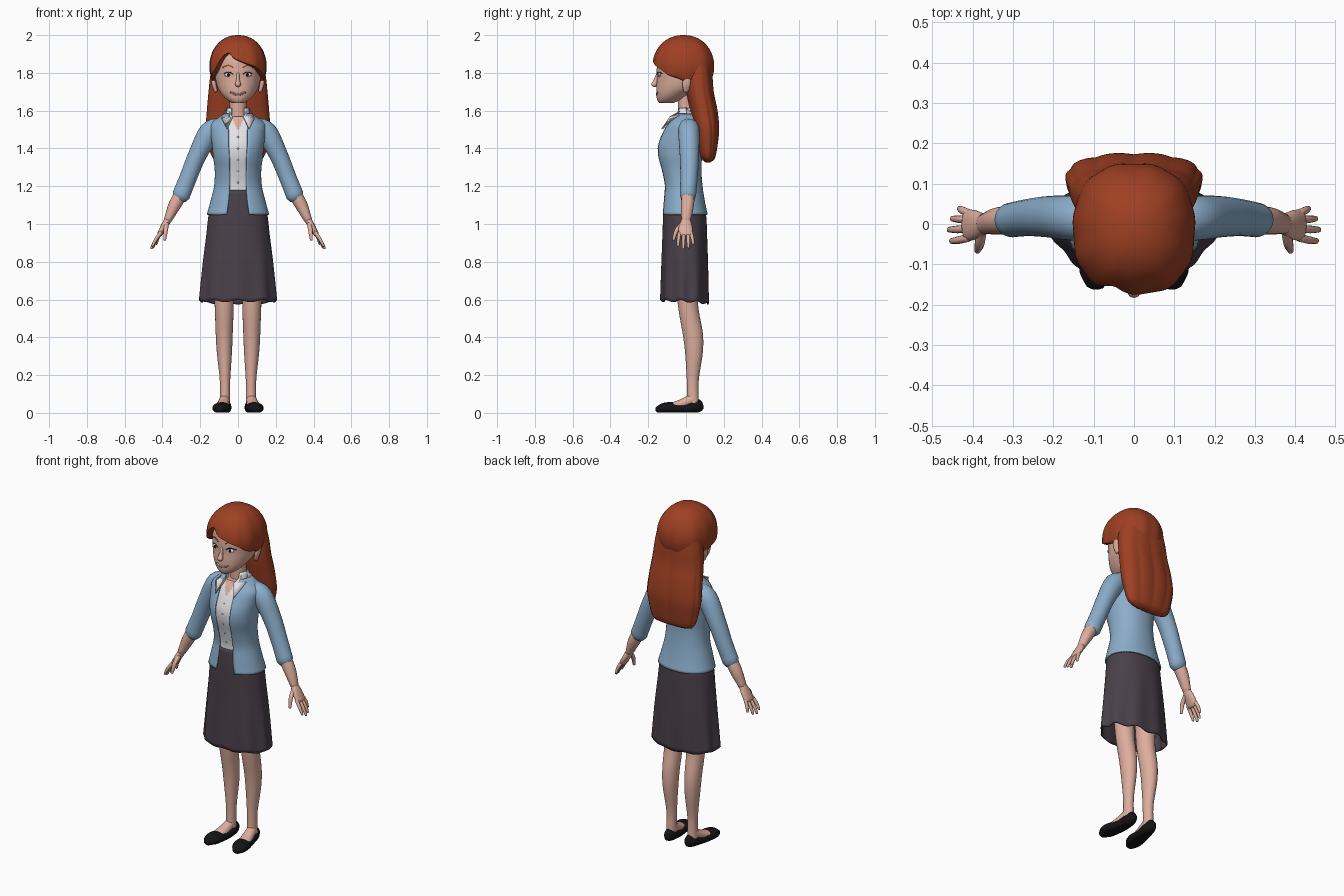
import bpy, bmesh, math
from mathutils import Vector, Matrix

if "Cube" in bpy.data.objects:
    bpy.data.objects.remove(bpy.data.objects["Cube"])


def material(name, rgb):
    m = bpy.data.materials.new(name)
    m.diffuse_color = [((c / 255 + 0.055) / 1.055) ** 2.4 for c in rgb] + [1]
    m.use_nodes = True
    m.node_tree.nodes["Principled BSDF"].inputs["Base Color"].default_value = m.diffuse_color
    return m


HAIR = material("auburn_hair", (158, 64, 35))
SKIN = material("skin", (222, 174, 158))
BLUE = material("cardigan_blue", (140, 174, 203))
WHITE = material("shirt_white", (232, 232, 236))
DARK = material("skirt_charcoal", (74, 65, 74))
BLACK = material("black", (20, 19, 21))
LIP = material("lip_pink", (178, 100, 92))


def sample(tab, k):
    """Smooth interpolation of rows (key, a, b, ...) at key k."""
    k = min(max(k, tab[0][0]), tab[-1][0])
    i = max(j for j in range(len(tab) - 1) if tab[j][0] <= k)
    p, q = tab[i], tab[i + 1]
    o, r = tab[max(i - 1, 0)], tab[min(i + 2, len(tab) - 1)]
    h = q[0] - p[0]
    t = (k - p[0]) / h
    out = []
    for c in range(1, len(p)):
        m0 = (q[c] - o[c]) / (q[0] - o[0]) * h
        m1 = (r[c] - p[c]) / (r[0] - p[0]) * h
        out.append((2*t**3 - 3*t*t + 1) * p[c] + (t**3 - 2*t*t + t) * m0
                   + (3*t*t - 2*t**3) * q[c] + (t**3 - t*t) * m1)
    return out


def finish(name, bm, mat, thick=0):
    bmesh.ops.recalc_face_normals(bm, faces=bm.faces)
    me = bpy.data.meshes.new(name)
    bm.to_mesh(me)
    bm.free()
    me.materials.append(mat)
    ob = bpy.data.objects.new(name, me)
    bpy.context.collection.objects.link(ob)
    if thick:
        s = ob.modifiers.new("thickness", 'SOLIDIFY')
        s.thickness = thick
        s.offset = -1
    return ob


def skin_rings(name, rings, mat, loop=True, caps=True, thick=0):
    """Bridge a list of equal-length point rings."""
    bm = bmesh.new()
    vs = [[bm.verts.new(p) for p in r] for r in rings]
    n = len(vs[0])
    for a, b in zip(vs, vs[1:]):
        for i in range(n if loop else n - 1):
            j = (i + 1) % n
            bm.faces.new((a[i], a[j], b[j], b[i]))
    if caps:
        bm.faces.new(vs[0])
        bm.faces.new(vs[-1])
    return finish(name, bm, mat, thick)


def loft(name, tab, z0, z1, mat, nz=28, n=56, off=0, power=2.0, gap=False,
         wave=None, hem=None, caps=True, thick=0):
    """Horizontal rings from rows (z, half width, front y, back y[, opening half width])."""
    rings = []
    for i in range(nz + 1):
        f = i / nz
        z = z0 + (z1 - z0) * f
        row = sample(tab, z)
        rx, cy, ry = row[0] + off, (row[1] + row[2]) / 2, (row[2] - row[1]) / 2 + off
        a0 = math.asin(min(0.95, row[3] / rx)) if gap else 0
        ring = []
        for k in range(n):
            a = a0 + (2 * math.pi - 2 * a0) * k / (n - 1 if gap else n)
            s, c = math.sin(a), math.cos(a)
            w = (abs(s) ** power + abs(c) ** power) ** (-1 / power)
            w *= wave(a, f) if wave else 1
            ring.append((rx * w * s, cy - ry * w * c, z + (hem(a, f) if hem else 0)))
        rings.append(ring)
    return skin_rings(name, rings, mat, not gap, caps and not gap, thick)


def tube(name, pts, mat, axis=(0, 1, 0), steps=5, n=16, floor=None):
    """Round-ended tube through (x, y, z, half width along axis, half thickness)."""
    tab = [(i, *p) for i, p in enumerate(pts)]
    m = (len(pts) - 1) * steps
    rows = [sample(tab, i / steps) for i in range(m + 1)]
    rings = []
    for i, r in enumerate(rows):
        t = (Vector(rows[min(i + 1, m)][:3]) - Vector(rows[max(i - 1, 0)][:3])).normalized()
        w = Vector(axis)
        w = (w - t * w.dot(t)).normalized()
        u = t.cross(w)
        ends = [(0, 1)]
        if i == 0:
            ends = [(-.75, .35), (-.5, .75), (0, 1)]
        if i == m:
            ends = [(0, 1), (.5, .75), (.75, .35)]
        for push, sc in ends:
            o = Vector(r[:3]) + t * push * min(r[3], r[4])
            ring = [o + w * math.cos(a) * r[3] * sc + u * math.sin(a) * r[4] * sc
                    for a in (2 * math.pi * k / n for k in range(n))]
            if floor is not None:
                for p in ring:
                    p.z = max(p.z, floor)
            rings.append(ring)
    return skin_rings(name, rings, mat)


def ball(name, loc, rad, mat, n=16):
    bm = bmesh.new()
    bmesh.ops.create_uvsphere(bm, u_segments=n, v_segments=n // 2 + 2, radius=1,
                              matrix=Matrix.Translation(loc) @ Matrix.Diagonal((*rad, 1)))
    return finish(name, bm, mat)


# torso clothing
TORSO = [(1.05, .165, -.13, .115, .06), (1.12, .146, -.123, .1, .05),
         (1.2, .127, -.117, .088, .044), (1.28, .123, -.132, .082, .044),
         (1.36, .132, -.153, .085, .046), (1.42, .138, -.153, .09, .05),
         (1.48, .145, -.13, .095, .05), (1.53, .145, -.102, .09, .05),
         (1.56, .108, -.082, .08, .05), (1.59, .065, -.062, .062, .045)]
loft("cardigan", TORSO, 1.05, 1.585, BLUE, nz=40, power=2.15, gap=True, thick=.008)
shirt = loft("shirt", TORSO, 1.1, 1.57, WHITE, nz=60, n=112, off=-.008, power=2.15)
shirt.data.materials.append(SKIN)
for p in shirt.data.polygons:            # open neckline
    if p.center.y < 0 and p.center.z > 1.49 + abs(p.center.x) * 2.2:
        p.material_index = 1
loft("collar_stand", [(1.55, .07, -.075, .07, .035), (1.615, .056, -.045, .058, .035)],
     1.55, 1.615, WHITE, nz=4, gap=True, thick=.006)
for i in range(5):
    z = 1.22 + i * .06
    ball("shirt_button", (0, sample(TORSO, z)[1] + .008, z), (.005, .003, .005), WHITE, 8)

# skirt with pleats
SKIRT = [(.6, .202, -.133, .122), (.8, .184, -.128, .118), (.95, .167, -.124, .112),
         (1.06, .154, -.121, .105), (1.18, .124, -.113, .082)]
loft("skirt", SKIRT, 1.18, .6, DARK, nz=30, n=108, power=2.15, caps=False, thick=.006,
     wave=lambda a, f: 1 + .035 * max(0, f - .3) / .7 * math.cos(9 * a),
     hem=lambda a, f: f ** 4 * (-.008 - .012 * max(0, -math.cos(a)) + .006 * math.cos(9 * a)))

# head, neck, nose
HEAD = [(1.64, .03, -.142, -.07), (1.655, .056, -.152, -.03), (1.685, .085, -.157, .02),
        (1.72, .107, -.157, .08), (1.77, .12, -.154, .11), (1.82, .124, -.155, .125),
        (1.88, .12, -.147, .125), (1.94, .09, -.11, .1), (1.97, .04, -.05, .05)]


def face(x, z, out=0):
    rx, yf, yb = sample(HEAD, z)
    return (x, (yf + yb) / 2 - (yb - yf) / 2 * math.sqrt(max(0, 1 - (x / rx) ** 2)) - out, z)


loft("head", HEAD, 1.64, 1.97, SKIN, nz=36)
tube("neck", [(0, .015, 1.5, .055, .06), (0, .004, 1.58, .046, .046),
              (0, .004, 1.7, .048, .046)], SKIN)
tube("nose", [(0, -.148, 1.8, .008, .008), (0, -.158, 1.765, .011, .009),
              (0, -.168, 1.738, .016, .016)], SKIN)
tube("lips", [(*face(x, 1.684 + 9 * x * x, -.001), .004, .005)
              for x in (-.038, -.02, 0, .02, .038)], LIP, n=8)
tube("teeth", [(*face(x, 1.69 + 8 * x * x, -.001), .004, .004)
               for x in (-.03, -.015, 0, .015, .03)], WHITE, n=8)

for s, side in ((1, "left"), (-1, "right")):
    # face details
    ball(side + "_eye", face(s * .05, 1.79, -.003), (.021, .008, .011), WHITE)
    ball(side + "_iris", face(s * .05, 1.79, .003), (.008, .004, .009), BLACK, 10)
    tube(side + "_lashes", [(*face(s * x, z), .003, .002) for x, z in
         ((.028, 1.794), (.042, 1.803), (.06, 1.803), (.076, 1.795))], BLACK, n=6)
    tube(side + "_brow", [(*face(s * x, z), .003, .004) for x, z in
         ((.025, 1.828), (.05, 1.84), (.08, 1.83))], HAIR, n=6)
    tube(side + "_ear", [(s * .118, .0, 1.705, .014, .01), (s * .127, .002, 1.74, .022, .012),
                         (s * .13, .008, 1.775, .02, .01)], SKIN)
    # shirt collar flap
    bm = bmesh.new()
    bm.faces.new([bm.verts.new((s * x, y, z)) for x, y, z in
                  ((.055, 0, 1.617), (.03, -.085, 1.57), (.06, -.13, 1.505),
                   (.088, -.085, 1.56), (.073, .03, 1.59))])
    finish(side + "_collar", bm, WHITE, .006)
    # sleeve and forearm
    tube(side + "_sleeve", [(s * .08, .015, 1.52, .05, .042), (s * .148, .015, 1.487, .056, .057),
                            (s * .215, .018, 1.365, .051, .049), (s * .262, .016, 1.25, .046, .046),
                            (s * .302, .01, 1.15, .043, .047)], BLUE, n=24)
    tube(side + "_forearm", [(s * .29, .01, 1.18, .035, .036), (s * .335, .008, 1.1, .034, .033),
                             (s * .372, 0, 1.02, .025, .021)], SKIN)
    # hand
    tube(side + "_palm", [(s * .372, 0, 1.02, .025, .019), (s * .392, -.002, .985, .036, .018),
                          (s * .415, -.003, .945, .039, .014)], SKIN)
    tips = ((-.038, .452, -.042, .885), (-.013, .458, -.014, .872),
            (.011, .45, .013, .877), (.03, .432, .038, .895))
    for y, tx, ty, tz in tips:
        tube(side + "_finger", [(s * .41, y * .9, .952, .01, .01),
                                (s * (.41 + tx) / 2 + s * .004, (y + ty) / 2, (.952 + tz) / 2, .0095, .0095),
                                (s * tx, ty, tz, .007, .007)], SKIN, steps=3, n=10)
    tube(side + "_thumb", [(s * .378, -.018, 1.0, .014, .013), (s * .383, -.05, .965, .012, .012),
                           (s * .388, -.066, .918, .008, .008)], SKIN, n=10)
    # leg, foot, shoe
    tube(side + "_leg", [(s * .08, 0, .9, .075, .07), (s * .076, .005, .72, .062, .055),
                         (s * .073, .012, .56, .053, .05), (s * .073, .036, .42, .053, .045),
                         (s * .072, .042, .32, .047, .04), (s * .069, .036, .18, .032, .028),
                         (s * .069, .036, .09, .031, .027), (s * .07, .036, .04, .034, .028)],
         SKIN, n=24)
    tube(side + "_foot", [(s * .07, .04, .075, .026, .03), (s * .078, -.02, .048, .032, .026),
                          (s * .088, -.08, .034, .036, .018)], SKIN, axis=(1, 0, 0))
    tube(side + "_shoe", [(s * .067, .072, .042, .024, .034), (s * .069, .045, .033, .034, .034),
                          (s * .076, -.02, .022, .04, .028), (s * .086, -.08, .026, .047, .031),
                          (s * .093, -.12, .024, .043, .028), (s * .096, -.148, .018, .027, .018)],
         BLACK, axis=(1, 0, 0), n=24, floor=.002)

# long back hair with locks
LOCKS = [(1.325, .075, .105, .125), (1.335, .115, .09, .145), (1.36, .138, .075, .156),
         (1.42, .155, .06, .166), (1.5, .168, .045, .174), (1.6, .163, .022, .165),
         (1.7, .155, .0, .146), (1.78, .147, -.01, .14), (1.87, .13, -.01, .13)]
loft("long_hair", LOCKS, 1.325, 1.87, HAIR, nz=40, n=120, power=2.4,
     wave=lambda a, f: 1 + .05 * min(1, 2 * (1 - f)) * (abs(math.cos(5.5 * a)) - .3) * max(0, -math.cos(a) + .3))

# hair cap with swept fringe: meridians run from crown to hairline
LINE = [(-180, 1.75), (-105, 1.75), (-75, 1.78), (-52, 1.815), (-24, 1.905), (-8, 1.878),
        (12, 1.855), (36, 1.832), (58, 1.795), (78, 1.775), (105, 1.75), (180, 1.75)]
rings = [[] for _ in range(23)]
for k in range(120):
    d = -180 + 3 * k
    a = math.radians(d)
    s, c = math.sin(a), math.cos(a)
    w = (abs(s) ** 2.4 + abs(c) ** 2.4) ** (-1 / 2.4)
    end = math.acos(max(-1, (sample(LINE, d)[0] - 1.835) / .165))
    for i in range(23):
        f = min(i, 20) / 20
        phi = .04 + (end - .04) * f
        r = math.sin(phi) ** .92 * w * (1 + .012 * f * math.cos(11 * a))
        r *= (1, .95, .8)[max(0, i - 20)]
        z = 1.835 + .165 * math.cos(phi) - (.004 if i == 21 else 0)
        rings[i].append((.151 * r * s, -.013 - .163 * r * c, z))
skin_rings("hair_cap", rings, HAIR)

bpy.ops.object.select_all(action='SELECT')
bpy.context.view_layer.objects.active = shirt
bpy.ops.object.shade_smooth_by_angle(angle=math.radians(50))
